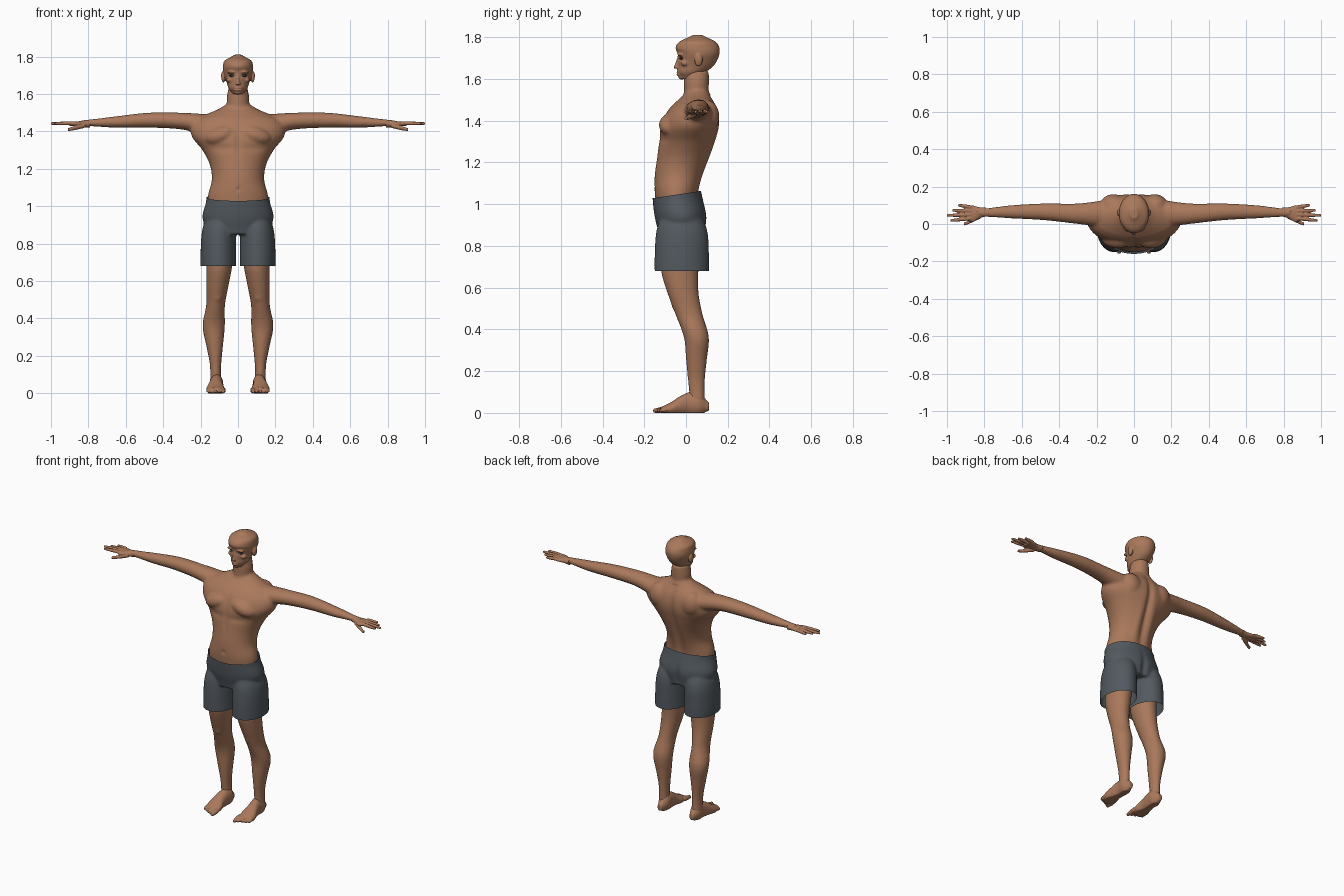
import bpy, bmesh, math
from mathutils import Vector, Matrix

if "Cube" in bpy.data.objects:
    bpy.data.objects.remove(bpy.data.objects["Cube"])


def material(name, red, green, blue):
    mat = bpy.data.materials.new(name)
    mat.use_nodes = True
    mat.diffuse_color = (red, green, blue, 1)
    shader = mat.node_tree.nodes["Principled BSDF"]
    shader.inputs["Base Color"].default_value = mat.diffuse_color
    return mat


SKIN = material("tan skin", .4, .19, .105)
CLOTH = material("slate cloth", .085, .1, .115)
LASH = material("dark lash", .05, .03, .025)
IRIS = material("blue eye", .12, .25, .33)


def curve(values, t):
    """Smooth curve through evenly spaced values; a single number is constant."""
    if not isinstance(values, (list, tuple)):
        return values
    last = len(values) - 1
    index = min(int(t * last), last - 1)
    f = t * last - index
    before, start, end, after = (values[max(0, min(last, index + k))] for k in (-1, 0, 1, 2))
    slope_in, slope_out = (end - before) / 2, (after - start) / 2
    blend = f * f * (3 - 2 * f)
    return (start + (end - start) * blend + slope_in * f * (1 - f) ** 2
            - slope_out * f * f * (1 - f))


def loft(bm, axis, span, low_a, high_a, low_b, high_b, side=1, sides=32, stations=28):
    """Closed tube along an axis whose elliptical sections fill the given extents."""
    rings = []
    for station in range(stations + 1):
        t = station / stations
        along = span[0] + (span[1] - span[0]) * t
        a0, a1, b0, b1 = (curve(c, t) for c in (low_a, high_a, low_b, high_b))
        ring = []
        for k in range(sides):
            angle = math.tau * k / sides
            a = (a0 + a1) / 2 + (a1 - a0) / 2 * math.cos(angle)
            b = (b0 + b1) / 2 + (b1 - b0) / 2 * math.sin(angle)
            x, y, z = {"x": (along, a, b), "y": (a, along, b), "z": (a, b, along)}[axis]
            ring.append(bm.verts.new((x * side, y, z)))
        rings.append(ring)
    for lower, upper in zip(rings, rings[1:]):
        for k in range(sides):
            following = (k + 1) % sides
            bm.faces.new((lower[k], lower[following], upper[following], upper[k]))
    bm.faces.new(rings[0][::-1])
    bm.faces.new(rings[-1])


def column(bm, span, width, front, back):
    """Upright tube, symmetric about the middle plane."""
    loft(bm, "z", span, [-w for w in width], width, front, back, sides=48)


def digit(bm, axis, span, base, tip, radius, side):
    """Finger or toe that narrows to a blunt tip."""
    middle = [(p + q) / 2 for p, q in zip(base, tip)]
    keys = [(base, radius), (middle, radius), (tip, radius * .7)]
    extents = [[centre[i] + sign * r for centre, r in keys] for i in (0, 1) for sign in (-1, 1)]
    loft(bm, axis, span, *extents, side=side, sides=16)


def ball(bm, centre, radii, tilt=0):
    matrix = (Matrix.Translation(centre) @ Matrix.Rotation(tilt, 4, "Y")
              @ Matrix.Diagonal((*radii, 1)))
    bmesh.ops.create_uvsphere(bm, u_segments=24, v_segments=16, radius=1, matrix=matrix)


def finish(name, bm, mat, voxel=None, smooth=3, sculpt=None, cuts=()):
    """Fuse overlapping forms into one surface, then sculpt and trim it."""
    bmesh.ops.recalc_face_normals(bm, faces=bm.faces)
    mesh = bpy.data.meshes.new(name)
    bm.to_mesh(mesh)
    bm.free()
    obj = bpy.data.objects.new(name, mesh)
    bpy.context.collection.objects.link(obj)
    if voxel:
        fuse = obj.modifiers.new("fuse", "REMESH")
        fuse.mode, fuse.voxel_size = "VOXEL", voxel
        soften = obj.modifiers.new("soften", "SMOOTH")
        soften.iterations = smooth
        graph = bpy.context.evaluated_depsgraph_get()
        obj.data = bpy.data.meshes.new_from_object(obj.evaluated_get(graph))
        obj.modifiers.clear()
    if sculpt:
        for vertex in obj.data.vertices:
            vertex.co = sculpt(vertex.co.copy())
    if cuts:
        bm = bmesh.new()
        bm.from_mesh(obj.data)
        for point, normal in cuts:
            geometry = bm.verts[:] + bm.edges[:] + bm.faces[:]
            bmesh.ops.bisect_plane(bm, geom=geometry, plane_co=point, plane_no=normal,
                                   clear_outer=True)
        bm.to_mesh(obj.data)
        bm.free()
    obj.data.materials.clear()
    obj.data.materials.append(mat)
    obj.data.shade_smooth()


def bump(value, centre, width):
    return math.exp(-((value - centre) / width) ** 2)


# Body: torso, neck, arms and legs
bm = bmesh.new()
column(bm, (.9, 1.54), width=[.14, .16, .16, .14, .15, .19, .25, .23, .07],
       front=[-.12, -.14, -.15, -.15, -.14, -.13, -.12, -.08, 0],
       back=[.06, .06, .06, .08, .11, .14, .16, .15, .11])
column(bm, (1.46, 1.64), width=[.08, .06, .06, .05], front=-.01, back=[.13, .11, .11, .11])
for side in (1, -1):
    loft(bm, "x", (.12, .84), side=side,
         low_a=[-.02, 0, .02, .03, .04], high_a=[.13, .11, .11, .1, .08],
         low_b=[1.37, 1.41, 1.42, 1.42, 1.43], high_b=[1.49, 1.5, 1.5, 1.48, 1.46])
    loft(bm, "z", (.9, .04), side=side,
         low_a=[.01, .02, .03, .05, .07, .07, .08, .09, .09],
         high_a=[.17, .17, .17, .17, .17, .19, .17, .15, .15],
         low_b=[-.1, -.11, -.12, -.09, -.05, -.01, 0, .01, .02],
         high_b=[.07, .07, .06, .06, .08, .11, .1, .09, .09])
    ball(bm, (.09 * side, -.07, 1.38), (.09, .06, .05), tilt=.3 * side)     # chest muscle
    ball(bm, (.11 * side, .1, 1.42), (.07, .06, .08), tilt=.2 * side)       # shoulder blade
    ball(bm, (.11 * side, -.03, .52), (.03, .04, .04))                      # kneecap


def body_grooves(p):
    if 1 < p.z < 1.52:
        if p.y > .02:    # spine hollow between two ridges
            p.y -= .02 * bump(p.x, 0, .02) * bump(p.z, 1.28, .2)
            p.y += .006 * bump(abs(p.x), .05, .02) * bump(p.z, 1.18, .12)
        else:            # breastbone, crease under the chest and navel
            p.y += .007 * bump(p.x, 0, .014) * bump(p.z, 1.34, .12)
            p.y += .005 * bump(p.z, 1.31, .02) * bump(abs(p.x), .08, .06)
            p.y += .009 * bump(p.x, 0, .008) * bump(p.z, 1.09, .01)
    return p


finish("body", bm, SKIN, voxel=.008, smooth=6, sculpt=body_grooves)

# Head with nose, lips, chin, brow, cheeks and ears
bm = bmesh.new()
column(bm, (1.6, 1.81), width=[.03, .05, .06, .07, .08, .08, .07, .02],
       front=[-.02, -.04, -.04, -.04, -.04, -.05, -.03, .03],
       back=[.04, .09, .13, .15, .16, .16, .14, .08])
column(bm, (1.71, 1.65), width=[.008, .01, .016], front=[-.04, -.05, -.06], back=0)
for height in (1.633, 1.621):
    ball(bm, (0, -.03, height), (.023, .016, .006))
ball(bm, (0, -.02, 1.61), (.02, .017, .013))
for side in (1, -1):
    ball(bm, (.03 * side, -.024, 1.717), (.028, .018, .008), tilt=.1 * side)
    ball(bm, (.045 * side, -.005, 1.675), (.018, .02, .014))
    ball(bm, (.08 * side, .06, 1.69), (.01, .02, .03), tilt=.1 * side)


def eye_sockets(p):
    if p.y < 0:
        p.y += .008 * bump(abs(p.x), .03, .014) * bump(p.z, 1.7, .01)
    return p


finish("head", bm, SKIN, voxel=.004, sculpt=eye_sockets)


def flat_sole(p):
    p.z = max(p.z, 0)
    return p


for side, label in ((1, "left"), (-1, "right")):
    # Eye: blue eye in a dark lid line
    for part, mat, depth, radii in (("lash", LASH, -.018, (.017, .014, .007)),
                                    ("eye", IRIS, -.02, (.011, .0145, .005))):
        bm = bmesh.new()
        ball(bm, (.03 * side, depth, 1.698), radii)
        finish(f"{label}_{part}", bm, mat)

    # Hand: palm, four fingers from the little one forward, and thumb
    bm = bmesh.new()
    loft(bm, "x", (.79, .9), side=side, low_a=[.04, .03, .01, .02], high_a=[.09, .09, .1, .1],
         low_b=[1.42, 1.43], high_b=[1.46, 1.45])
    for i, reach in enumerate((.94, .97, 1, .98)):
        digit(bm, "x", (.87, reach), (.09 - .02 * i, 1.444), (.1 - .027 * i, 1.442), .01, side)
    digit(bm, "x", (.82, .91), (.04, 1.43), (0, 1.41), .012, side)
    finish(label + "_hand", bm, SKIN, voxel=.0035, smooth=2)

    # Foot: heel to ball, then five toes from the big one outward
    bm = bmesh.new()
    loft(bm, "y", (.11, -.12), side=side, low_a=[.1, .08, .08, .08, .07, .08],
         high_a=[.13, .15, .15, .16, .17, .16], low_b=[.01, -.01, -.01, -.01, -.01, 0],
         high_b=[.05, .1, .1, .08, .05, .03])
    for i in range(5):
        across, radius = .08 + .02 * i, .01 if i else .014
        digit(bm, "y", (-.09, -.157 + .01 * i), (across, .018), (across, .01), radius, side)
    finish(label + "_foot", bm, SKIN, voxel=.004, smooth=2, sculpt=flat_sole)

# Shorts: hips and two wide legs, trimmed open at the hem and sloped waist
bm = bmesh.new()
column(bm, (.85, 1.12), width=[.16, .19, .17, .17], front=[-.13, -.15, -.16, -.16],
       back=[.09, .1, .08, .06])
for side in (1, -1):
    loft(bm, "z", (.64, 1), side=side, low_a=.01, high_a=[.2, .2, .19, .15],
         low_b=[-.15, -.15, -.14, -.1], high_b=[.11, .11, .1, .05])


def seat_seam(p):
    if p.y > .03:
        p.y -= .012 * bump(p.x, 0, .02) * bump(p.z, .9, .08)
    return p


hem = (Vector((0, 0, .68)), Vector((0, 0, -1)))
waist = (Vector((0, -.15, 1.03)), Vector((0, -.15, 1)))
finish("shorts", bm, CLOTH, voxel=.007, smooth=5, sculpt=seat_seam, cuts=(hem, waist))
